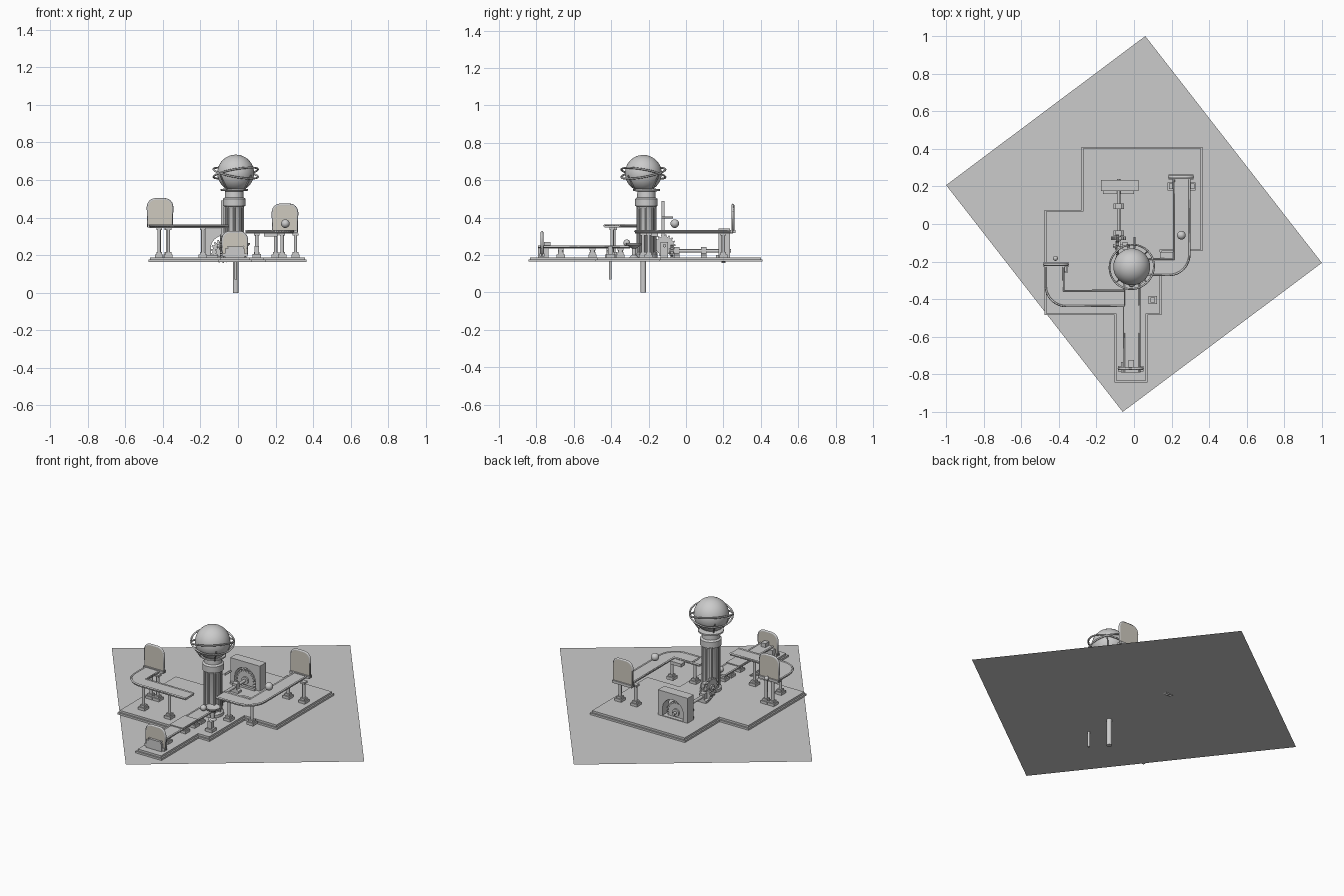
import bpy, bmesh
from math import sin, cos, pi, radians
from mathutils import Vector, Matrix

if "Cube" in bpy.data.objects:
    bpy.data.objects.remove(bpy.data.objects["Cube"])


def finish(name, bm, mat=None, smooth=False):
    bmesh.ops.recalc_face_normals(bm, faces=bm.faces)
    me = bpy.data.meshes.new(name)
    bm.to_mesh(me)
    bm.free()
    ob = bpy.data.objects.new(name, me)
    bpy.context.collection.objects.link(ob)
    if mat:
        me.materials.append(mat)
    if smooth:
        bpy.context.view_layer.objects.active = ob
        ob.select_set(True)
        bpy.ops.object.shade_smooth_by_angle(angle=radians(35))
        ob.select_set(False)
    return ob


def prism(name, pts, depth, M=Matrix(), mat=None, lip=None):
    """Extrude a flat outline along local z; lip=(inset, height) adds a stepped top."""
    bm = bmesh.new()
    f = bm.faces.new([bm.verts.new((x, y, 0)) for x, y in pts])
    r = bmesh.ops.extrude_face_region(bm, geom=[f])
    vs = [v for v in r['geom'] if isinstance(v, bmesh.types.BMVert)]
    bmesh.ops.translate(bm, vec=(0, 0, depth), verts=vs)
    if lip:
        bmesh.ops.recalc_face_normals(bm, faces=bm.faces)
        top = [g for g in r['geom'] if isinstance(g, bmesh.types.BMFace)]
        bmesh.ops.inset_region(bm, faces=top, thickness=lip[0], use_even_offset=True)
        r = bmesh.ops.extrude_face_region(bm, geom=top)
        bmesh.ops.delete(bm, geom=top, context='FACES_ONLY')
        vs = [v for v in r['geom'] if isinstance(v, bmesh.types.BMVert)]
        bmesh.ops.translate(bm, vec=(0, 0, lip[1]), verts=vs)
    bm.transform(M)
    return finish(name, bm, mat)


def box(name, x0, x1, y0, y1, z0, z1):
    return prism(name, [(x0, y0), (x1, y0), (x1, y1), (x0, y1)], z1 - z0,
                 Matrix.Translation((0, 0, z0)))


def lathe(name, profile, x, y, seg=32):
    bm = bmesh.new()
    vs = [bm.verts.new((r, 0, z)) for r, z in profile]
    es = [bm.edges.new(p) for p in zip(vs, vs[1:])]
    bmesh.ops.spin(bm, geom=vs + es, cent=(0, 0, 0), axis=(0, 0, 1), angle=2 * pi, steps=seg)
    bmesh.ops.remove_doubles(bm, verts=bm.verts, dist=1e-5)
    bm.transform(Matrix.Translation((x, y, 0)))
    return finish(name, bm, None, True)


def rod(name, a, b, r, seg=16):
    a, b = Vector(a), Vector(b)
    bm = bmesh.new()
    bmesh.ops.create_cone(bm, cap_ends=True, segments=seg, radius1=r, radius2=r, depth=(b - a).length)
    bm.transform(Matrix.Translation((a + b) / 2) @ (b - a).to_track_quat('Z', 'Y').to_matrix().to_4x4())
    return finish(name, bm, None, True)


def ball(name, c, r, seg=24):
    bm = bmesh.new()
    bmesh.ops.create_uvsphere(bm, u_segments=seg, v_segments=seg // 2, radius=r)
    bm.transform(Matrix.Translation(c))
    return finish(name, bm, None, True)


def tube(name, pts, r, res=0, cyclic=False):
    cu = bpy.data.curves.new(name, 'CURVE')
    cu.dimensions, cu.bevel_depth, cu.bevel_resolution = '3D', r, res
    cu.use_fill_caps = True
    s = cu.splines.new('POLY')
    s.points.add(len(pts) - 1)
    for p, q in zip(s.points, pts):
        p.co = (*q, 1)
    s.use_cyclic_u = cyclic
    ob = bpy.data.objects.new(name, cu)
    bpy.context.collection.objects.link(ob)


def arc(cx, cy, r, a0, a1, n=12):
    return [(cx + r * cos(radians(a0 + (a1 - a0) * i / n)), cy + r * sin(radians(a0 + (a1 - a0) * i / n)))
            for i in range(n + 1)]


def gear(name, c, r, width, M, teeth=18):
    pts = []
    for i in range(teeth):
        for f, k in ((0, .83), (.4, .83), (.5, 1), (.85, 1)):
            a = 2 * pi * (i + f) / teeth
            pts.append((r * k * cos(a), r * k * sin(a)))
    T = Matrix.Translation(c) @ M @ Matrix.Translation((0, 0, -width / 2))
    prism(name, pts, width, T)
    prism(name + "_hub", arc(0, 0, r * .35, 0, 345, 23), width * 1.8, T @ Matrix.Translation((0, 0, -width * .4)))


beige = bpy.data.materials.new("panel_beige")
beige.diffuse_color = (.62, .59, .52, 1)
beige.use_nodes = True
beige.node_tree.nodes["Principled BSDF"].inputs["Base Color"].default_value = beige.diffuse_color
UP = Matrix.Rotation(pi / 2, 4, 'X')      # outline (x, y) -> (x, z)
SIDE = Matrix.Rotation(pi / 2, 4, 'Y')


def panel(name, x, y, z0, z1, w=.13):
    h, k = w / 2, .04
    pts = [(-h, 0), (h, 0)] + arc(h - k, z1 - z0 - k, k, 0, 90, 6) + arc(k - h, z1 - z0 - k, k, 90, 180, 6)
    T = Matrix.Translation((x, y, z0)) @ UP
    prism(name, pts, .012, T @ Matrix.Translation((0, 0, -.006)), beige)
    tube(name + "_frame", [T @ Vector((px * .97, py * .985 + .001, 0)) for px, py in pts], .008, 0, True)
    box(name + "_foot", x - h - .002, x + h + .002, y - .014, y + .014, z0 - .008, z0 + .008)


def post(x, y, top, r=.009):
    rod("support_post", (x, y, .2), (x, y, top), r)
    prism("support_base", [(-.022, -.022), (.022, -.022), (.022, .022), (-.022, .022)], .018,
          Matrix.Translation((x, y, .186)), None, (.007, .012))
    box("support_cap", x - .015, x + .015, y - .015, y + .015, top - .012, top)


# ground sheet and stepped platform
bm = bmesh.new()
bm.faces.new([bm.verts.new((x, y, .165)) for x, y in ((.06, 1), (-1, .207), (-.06, -1), (1, -.207))])
finish("ground_sheet", bm)
outline = [(-.28, .41), (-.28, .075), (-.477, .075), (-.477, -.485), (-.104, -.485), (-.104, -.843),
           (.072, -.843), (.072, -.485), (.147, -.485), (.147, -.144), (.365, -.144), (.365, .41)]
prism("platform", outline, .011, Matrix.Translation((0, 0, .165)), None, (.009, .012))

# tower with ribs, collars, globe
tx, ty = -.02, -.212
lathe("tower_column", [(0, .186), (.06, .186), (.06, .205), (.046, .215), (.046, .445), (.053, .46), (.06, .462),
                       (.06, .5), (.05, .508), (.048, .54), (.072, .543), (.072, .552), (.04, .556), (0, .556)], tx, ty)
for i in range(8):
    a = i * pi / 4
    rod("tower_rib", (tx + .046 * cos(a), ty + .046 * sin(a), .2), (tx + .046 * cos(a), ty + .046 * sin(a), .46), .007, 8)
gx, gy, gz = -.012, -.228, .637
ball("globe", (gx, gy, gz), .098, 48)
for tilt in (10, -10):
    M = Matrix.Translation((gx, gy, gz)) @ Matrix.Rotation(radians(tilt), 4, 'Y') @ Matrix.Rotation(radians(tilt), 4, 'X')
    tube("globe_ring", [M @ Vector((x, y, 0)) for x, y in arc(0, 0, .12, 0, 352.5, 47)], .005, 2, True)
for a in range(0, 360, 90):
    d = Vector((cos(radians(a + 45)), sin(radians(a + 45)), 0))
    c = Vector((gx, gy, 0))
    rod("globe_stay", c + d * .066 + Vector((0, 0, .548)), c + d * .116 + Vector((0, 0, .625)), .004, 8)
rod("tower_spike", (gx, gy, 0), (gx, gy, .2), .015)
rod("front_spike", (-.012, -.405, .07), (-.012, -.405, .24), .007)
box("lift_rail", -.091, -.075, -.132, -.116, .186, .49)
rod("lift_pin", (.003, -.13, .4), (.003, -.07, .4), .005)


# elevated tracks: rounded outside corner, square inside corner, raised rims
def track(name, outer, inner, z):
    prism(name, outer + inner, .012, Matrix.Translation((0, 0, z)))
    for edge in (outer, inner):
        tube(name + "_rim", [(x, y, z + .011) for x, y in edge], .006)


track("right_track", [(.04, -.272)] + arc(.185, -.162, .11, -90, 0) + [(.295, .25)],
      [(.212, .25), (.212, -.187), (.04, -.187)], .316)
track("left_track", [(-.05, -.437)] + arc(-.36, -.327, .11, 270, 180) + [(-.47, -.215)],
      [(-.375, -.215), (-.375, -.355), (-.05, -.355)], .346)
track("low_track", [(-.053, -.79), (-.053, -.3)], [(.028, -.3), (.028, -.79)], .234)
box("launch_plate", -.057, .032, -.58, -.435, .244, .252)
panel("right_panel", .25, .25, .325, .468)
panel("left_panel", -.415, -.215, .355, .497)
panel("low_panel", -.017, -.77, .2, .322)
box("low_panel_block", -.07, .035, -.79, -.735, .186, .235)
box("bumper", -.03, 0, -.76, -.725, .235, .27)
for x, y in ((.1, -.23), (.235, -.2), (.2, .2), (.306, .2)):
    post(x, y, .316)
for x, y in ((-.37, -.385), (-.187, -.395), (-.42, -.24), (-.375, -.24)):
    post(x, y, .346)
for y in (-.67, -.5, -.41, -.35):
    post(-.012, y, .236, .014)
box("track_bracket", .138, .21, -.187, -.15, .3, .32)

# marbles
ball("right_marble", (.252, -.06, .368), .023)
ball("low_marble", (-.012, -.317, .265), .018)
ball("left_marble", (-.418, -.183, .37), .013)

# basin and pedestal beside the tower
lathe("basin", [(0, .186), (.025, .186), (.012, .2), (.012, .235), (.04, .255), (.043, .265), (.036, .265), (0, .243)],
      .022, -.278)
prism("pedestal", [(.077, -.427), (.122, -.427), (.122, -.382), (.077, -.382)], .02,
      Matrix.Translation((0, 0, .186)), None, (.01, .042))

# gear housing: slab with an arched opening
w, zc = .1, .235
hole = [(.07, 0)] + arc(0, zc - .186, .07, 0, 180, 20) + [(-.07, 0)]
slab = [(w, 0), (w, .155), (-w, .155), (-w, 0)]
prism("gear_housing", slab + hole[::-1], .06, Matrix.Translation((-.075, .235, .186)) @ UP)
box("housing_back_sill", -.175, .025, .175, .235, .184, .192)
box("housing_shelf", -.165, .0, .16, .176, .186, .2)

# drive shaft, gears and bearings
sx, sz = -.082, .222
rod("drive_shaft", (sx, -.085, sz), (sx, .24, sz), .009)
gear("housing_gear", (sx, .2, sz), .064, .022, UP)
gear("pinion", (sx, -.075, sz), .04, .018, UP, 12)
gear("tower_gear", (sx - .005, -.115, .25), .06, .016, SIDE)
rod("tower_axle", (sx - .03, -.115, .25), (tx, -.115, .25), .009)
for y in (.095, -.05):
    prism("bearing", [(-.028, 0), (.028, 0), (.028, .015), (.016, .022), (.016, .056), (-.016, .056), (-.016, .022), (-.028, .015)],
          .03, Matrix.Translation((sx, y + .015, .186)) @ UP)
box("axle_stand", -.06, -.035, -.135, -.095, .186, .27)
